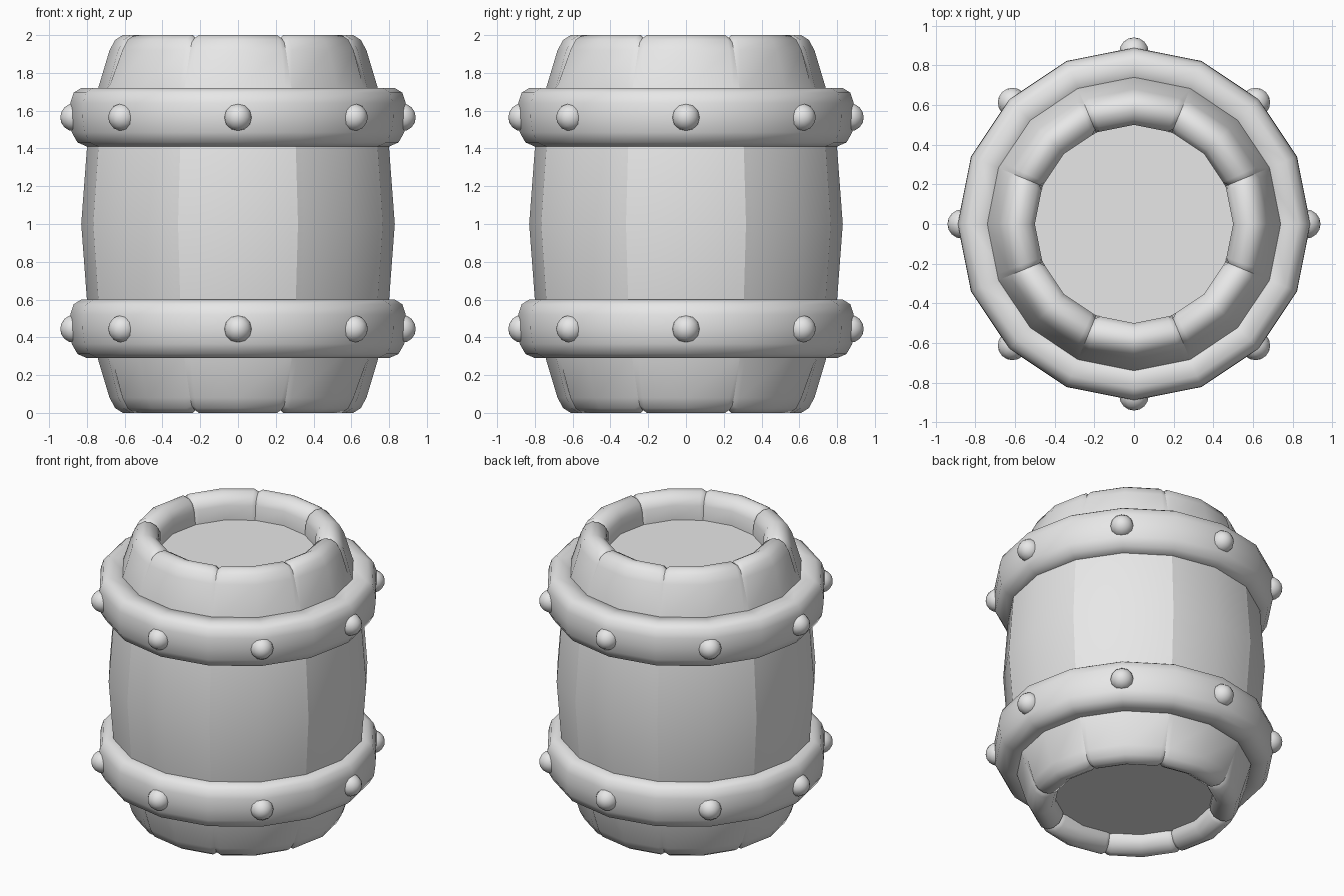
import bpy
import bmesh
from math import cos, sin, pi, radians
from mathutils import Matrix, Vector

cube = bpy.data.objects.get("Cube")
if cube:
    bpy.data.objects.remove(cube)

GREY = (0.8, 0.8, 0.8, 1.0)
grey = bpy.data.materials.new("plain grey")
grey.use_nodes = True
grey.diffuse_color = GREY
grey.node_tree.nodes["Principled BSDF"].inputs["Base Color"].default_value = GREY

STEP = 2 * pi / 16  # every ring is sixteen-sided
STAVE = 2 * STEP


def make_object(name, bm):
    bmesh.ops.recalc_face_normals(bm, faces=bm.faces)
    mesh = bpy.data.meshes.new(name)
    bm.to_mesh(mesh)
    bm.free()
    mesh.materials.append(grey)
    obj = bpy.data.objects.new(name, mesh)
    bpy.context.collection.objects.link(obj)
    return obj


def on_polygon(r, z, angle):
    """Point on a sixteen-sided ring whose corners have radius r."""
    half = STEP / 2
    r *= cos(half) / cos(angle % STEP - half)
    return Vector((r * cos(angle), r * sin(angle), z))


def loft(bm, columns, closed):
    """Join columns of vertices around the axis with smooth quads."""
    count = len(columns[0])
    for left, right in zip(columns, columns[1:] + columns[:1]):
        for i in range(count if closed else count - 1):
            j = (i + 1) % count
            bm.faces.new((left[i], right[i], right[j], left[j])).smooth = True


# Barrel staves: bulging wall with rounded rims, pinched at each seam
half_profile = [(0.50, 0.17), (0.50, 0.07), (0.525, 0.025), (0.57, 0.0),
                (0.61, 0.0), (0.65, 0.025), (0.68, 0.08), (0.74, 0.28),
                (0.80, 0.60)]
profile = half_profile + [(0.83, 1.0)] + [(r, 2 - z) for r, z in reversed(half_profile)]
bm = bmesh.new()
columns, seam_verts = [], set()
for k in range(8):
    seam = STEP + k * STAVE
    for offset in (0, radians(2.5), STEP, STAVE - radians(2.5)):
        column = []
        for r, z in profile:
            if offset == 0 and abs(z - 1) > 0.9:
                core = 0.1 if z < 1 else 1.9
                r += (0.59 - r) * 0.18
                z += (core - z) * 0.18
            column.append(bm.verts.new(on_polygon(r, z, seam + offset)))
        columns.append(column)
        if offset == 0:
            seam_verts.update(column)
loft(bm, columns, closed=False)
for edge in bm.edges:
    if all(v in seam_verts for v in edge.verts):
        edge.smooth = False
make_object("barrel_staves", bm)

# Flat heads recessed inside both rims
for name, z, flip in (("top_head", 1.83, False), ("bottom_head", 0.10, True)):
    bm = bmesh.new()
    ring = [bm.verts.new(on_polygon(0.515, z, i * STEP)) for i in range(16)]
    bm.faces.new(ring[::-1] if flip else ring)
    obj = bpy.data.meshes.new(name)
    bm.to_mesh(obj)
    bm.free()
    obj.materials.append(grey)
    bpy.context.collection.objects.link(bpy.data.objects.new(name, obj))

# Rounded hoops, each with eight domed rivets
hoop_profile = [(0.70, 0.0), (0.80, 0.0), (0.85, 0.022), (0.88, 0.075),
                (0.89, 0.155), (0.888, 0.23), (0.87, 0.285), (0.83, 0.31),
                (0.70, 0.31)]
for side, base in (("lower", 0.29), ("upper", 1.41)):
    bm = bmesh.new()
    columns = [[bm.verts.new(on_polygon(r, base + z, i * STEP))
                for r, z in hoop_profile] for i in range(16)]
    loft(bm, columns, closed=True)
    make_object(side + "_hoop", bm)

    bm = bmesh.new()
    for k in range(8):
        place = (Matrix.Rotation(k * STAVE, 4, 'Z')
                 @ Matrix.Translation((0.867, 0, base + 0.155))
                 @ Matrix.Rotation(pi / 2, 4, 'Y'))
        bmesh.ops.create_uvsphere(bm, u_segments=12, v_segments=8,
                                  radius=0.074, matrix=place)
    for face in bm.faces:
        face.smooth = True
    make_object(side + "_rivets", bm)
